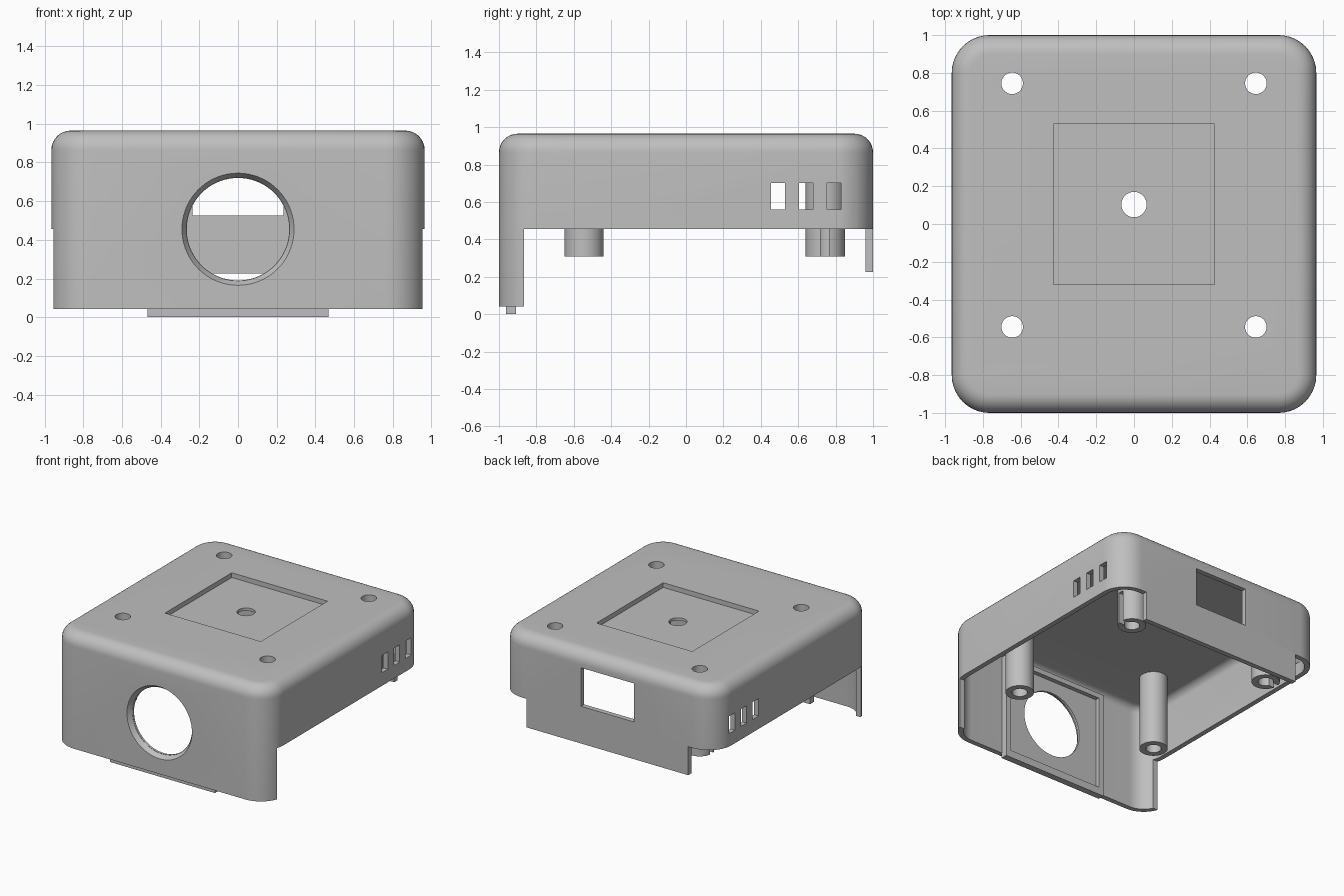
import bpy, bmesh, math

if "Cube" in bpy.data.objects:
    bpy.data.objects.remove(bpy.data.objects["Cube"])

grey = bpy.data.materials.new("plain_grey")
grey.diffuse_color = (0.52, 0.52, 0.52, 1)
grey.use_nodes = True
grey.node_tree.nodes["Principled BSDF"].inputs["Base Color"].default_value = grey.diffuse_color


def box(name, x0, x1, y0, y1, z0, z1):
    bpy.ops.mesh.primitive_cube_add(
        size=1, location=((x0 + x1) / 2, (y0 + y1) / 2, (z0 + z1) / 2))
    o = bpy.context.object
    o.name = name
    o.scale = (x1 - x0, y1 - y0, z1 - z0)
    bpy.ops.object.transform_apply(location=True, rotation=True, scale=True)
    return o


def cyl(name, x, y, z0, z1, r, n=48):
    bpy.ops.mesh.primitive_cylinder_add(
        vertices=n, radius=r, depth=z1 - z0, location=(x, y, (z0 + z1) / 2))
    o = bpy.context.object
    o.name = name
    bpy.ops.object.transform_apply(location=True, rotation=True, scale=True)
    return o


def front_cone(y_in, y_out, r_in, r_out, z):
    bpy.ops.mesh.primitive_cone_add(
        vertices=72, radius1=r_in, radius2=r_out, depth=y_in - y_out,
        location=(0, (y_in + y_out) / 2, z), rotation=(math.pi / 2, 0, 0))
    o = bpy.context.object
    bpy.ops.object.transform_apply(location=True, rotation=True, scale=True)
    return o


def cut(target, cutter):
    m = target.modifiers.new("cut", 'BOOLEAN')
    m.operation = 'DIFFERENCE'
    m.solver = 'EXACT'
    m.object = cutter
    bpy.context.view_layer.objects.active = target
    bpy.ops.object.modifier_apply(modifier=m.name)
    bpy.data.objects.remove(cutter, do_unlink=True)


def rounded_block(name, hx, hy, r, z0, z1, fillet, n=10, steps=8):
    """Rounded-corner block with a filleted top edge."""
    levels = [(0, z0)]
    for k in range(steps + 1):
        a = math.pi / 2 * k / steps
        levels.append((fillet * (1 - math.cos(a)), z1 - fillet * (1 - math.sin(a))))
    bm = bmesh.new()
    rings = []
    for inset, z in levels:
        ring = []
        for q, (sx, sy) in enumerate(((1, 1), (-1, 1), (-1, -1), (1, -1))):
            for i in range(n + 1):
                a = math.pi / 2 * (q + i / n)
                ring.append(bm.verts.new((sx * (hx - r) + (r - inset) * math.cos(a),
                                          sy * (hy - r) + (r - inset) * math.sin(a), z)))
        rings.append(ring)
    for a, b in zip(rings, rings[1:]):
        for i in range(len(a)):
            j = (i + 1) % len(a)
            bm.faces.new((a[i], a[j], b[j], b[i]))
    bm.faces.new(rings[-1])
    bm.faces.new(rings[0][::-1])
    me = bpy.data.meshes.new(name)
    bm.to_mesh(me)
    bm.free()
    o = bpy.data.objects.new(name, me)
    bpy.context.collection.objects.link(o)
    return o


def finish(o):
    o.data.materials.clear()
    o.data.materials.append(grey)
    bpy.ops.object.select_all(action='DESELECT')
    o.select_set(True)
    bpy.context.view_layer.objects.active = o
    bpy.ops.object.shade_smooth_by_angle(angle=math.radians(30))


# Hollow shell with open bottom
shell = rounded_block("shell", 0.965, 1.0, 0.2, 0.042, 0.965, 0.1)
cut(shell, rounded_block("cavity", 0.925, 0.96, 0.16, -0.2, 0.905, 0.06))

# Lower side walls removed, leaving the front wall and a rear tab
cut(shell, box("c", -1.2, 1.2, -0.865, 0.95, -0.2, 0.455))
for s in (-1, 1):
    x0, x1 = sorted((s * 0.72, s * 1.2))
    cut(shell, box("c", x0, x1, 0.7, 1.2, -0.2, 0.455))
cut(shell, box("c", -1.1, 1.1, 0.6, 1.2, -0.2, 0.225))

# Rear window
cut(shell, box("c", -0.235, 0.235, 0.85, 1.1, 0.525, 0.835))

# Side vent slots
for y in (0.455, 0.605, 0.755):
    for s in (-1, 1):
        x0, x1 = sorted((s * 0.86, s * 1.1))
        cut(shell, box("c", x0, x1, y, y + 0.075, 0.56, 0.70))

# Square top recess with a central hole
cut(shell, box("c", -0.427, 0.427, -0.32, 0.53, 0.927, 1.1))
cut(shell, cyl("c", 0, 0.103, 0.8, 1.1, 0.067))

# Round front opening with a chamfered edge
cut(shell, front_cone(-0.94, -1.04, 0.2525, 0.315, 0.455))
cut(shell, front_cone(-0.8, -1.1, 0.265, 0.265, 0.455))

# Screw holes and posts
posts = [(sx * 0.645, y) for sx in (-1, 1) for y in (-0.545, 0.745)]
for x, y in posts:
    cut(shell, cyl("c", x, y, 0.8, 1.1, 0.057))
    post = cyl(("rear" if y > 0 else "front") + "_screw_post", x, y, 0.308, 0.915, 0.105)
    cut(post, cyl("c", x, y, 0.2, 1.1, 0.057))
    if y > 0:  # notch on the outer side
        x0, x1 = sorted((x, x + math.copysign(0.2, x)))
        cut(post, box("c", x0, x1, 0.72, 0.765, 0.2, 0.56))
    finish(post)
finish(shell)

# Framed panel behind the front opening, with a lip below the wall
panel = box("front_inner_frame", -0.468, 0.468, -0.963, -0.91, 0.0, 0.86)
cut(panel, box("c", -0.425, 0.425, -0.945, -0.8, 0.06, 0.82))
cut(panel, front_cone(-0.8, -1.1, 0.265, 0.265, 0.455))
finish(panel)
